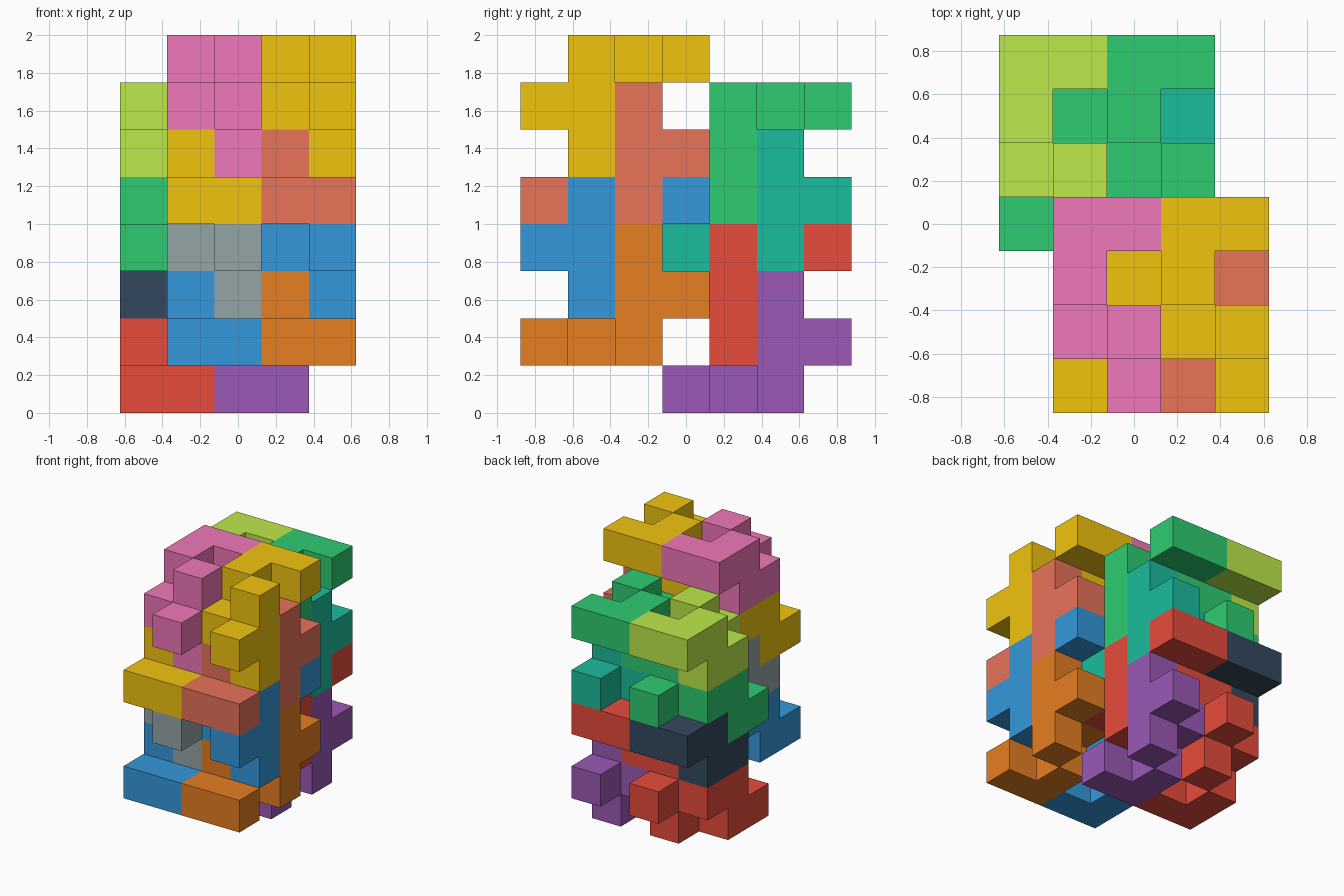
import bpy
import bmesh
from mathutils import Vector

if "Cube" in bpy.data.objects:
    bpy.data.objects.remove(bpy.data.objects["Cube"])

S = 0.25                                   # cube edge
ORIGIN = Vector((-0.625, -0.875, 0.0))     # corner of the cube grid

# One interlocking piece: a low hook (x 0-1); its high hook is the low one
# turned half round the x axis and placed two cubes further along x
LOW_HOOK = [(0, 0, 0), (1, 0, 0), (0, 1, 0), (0, 1, 1), (0, 2, 1),
            (1, 2, 0), (1, 2, 1), (1, 2, 2), (1, 3, 1)]
HIGH_HOOK = [(x + 2, 3 - y, 3 - z) for x, y, z in LOW_HOOK]
PIECE = LOW_HOOK + HIGH_HOOK

FACES = {  # outward direction: corners of the unit square
    (1, 0, 0): [(1, 0, 0), (1, 1, 0), (1, 1, 1), (1, 0, 1)],
    (-1, 0, 0): [(0, 0, 0), (0, 0, 1), (0, 1, 1), (0, 1, 0)],
    (0, 1, 0): [(0, 1, 0), (0, 1, 1), (1, 1, 1), (1, 1, 0)],
    (0, -1, 0): [(0, 0, 0), (1, 0, 0), (1, 0, 1), (0, 0, 1)],
    (0, 0, 1): [(0, 0, 1), (1, 0, 1), (1, 1, 1), (0, 1, 1)],
    (0, 0, -1): [(0, 0, 0), (0, 1, 0), (1, 1, 0), (1, 0, 0)],
}


def linear(hex_code):
    channels = [int(hex_code[i:i + 2], 16) / 255 for i in (0, 2, 4)]
    return [c / 12.92 if c <= 0.04045 else ((c + 0.055) / 1.055) ** 2.4
            for c in channels] + [1.0]


def cube_piece(name, cells, colour):
    """Outer skin of a group of grid cubes as one clean mesh."""
    cells = {Vector(c).freeze() for c in cells}
    bm = bmesh.new()
    for c in cells:
        for direction, square in FACES.items():
            if (c + Vector(direction)).freeze() not in cells:
                bm.faces.new([bm.verts.new(ORIGIN + (c + Vector(p)) * S)
                              for p in square])
    bmesh.ops.remove_doubles(bm, verts=bm.verts, dist=0.001)
    mesh = bpy.data.meshes.new(name)
    bm.to_mesh(mesh)
    bm.free()
    mat = bpy.data.materials.new(name + "_colour")
    mat.diffuse_color = linear(colour)
    mat.use_nodes = True
    mat.node_tree.nodes["Principled BSDF"].inputs["Base Color"].default_value = mat.diffuse_color
    mesh.materials.append(mat)
    bpy.context.collection.objects.link(bpy.data.objects.new(name, mesh))


# Two towers of two storeys; each storey has a left, middle and right piece,
# the outer ones cut off at the tower sides
TOWERS = [
    ("front", (1, 0, 1), [("95A5A6", "3498DB", "E67E22"),
                          ("F078B8", "F1C40F", "E8735A")]),
    ("back", (0, 3, 0), [("34495E", "E74C3C", "9B59B6"),
                         ("BCE84A", "2ECC71", "1ABC9C")]),
]
for tower, start, storeys in TOWERS:
    for level, colours in enumerate(storeys):
        for side, shift, colour in zip(("left", "middle", "right"),
                                       (-2, 0, 2), colours):
            cells = [Vector((x + shift, y, z + 3 * level)) + Vector(start)
                     for x, y, z in PIECE if 0 <= x + shift <= 3]
            storey = ("lower", "upper")[level]
            cube_piece(f"{tower}_{storey}_{side}_piece", cells, colour)
